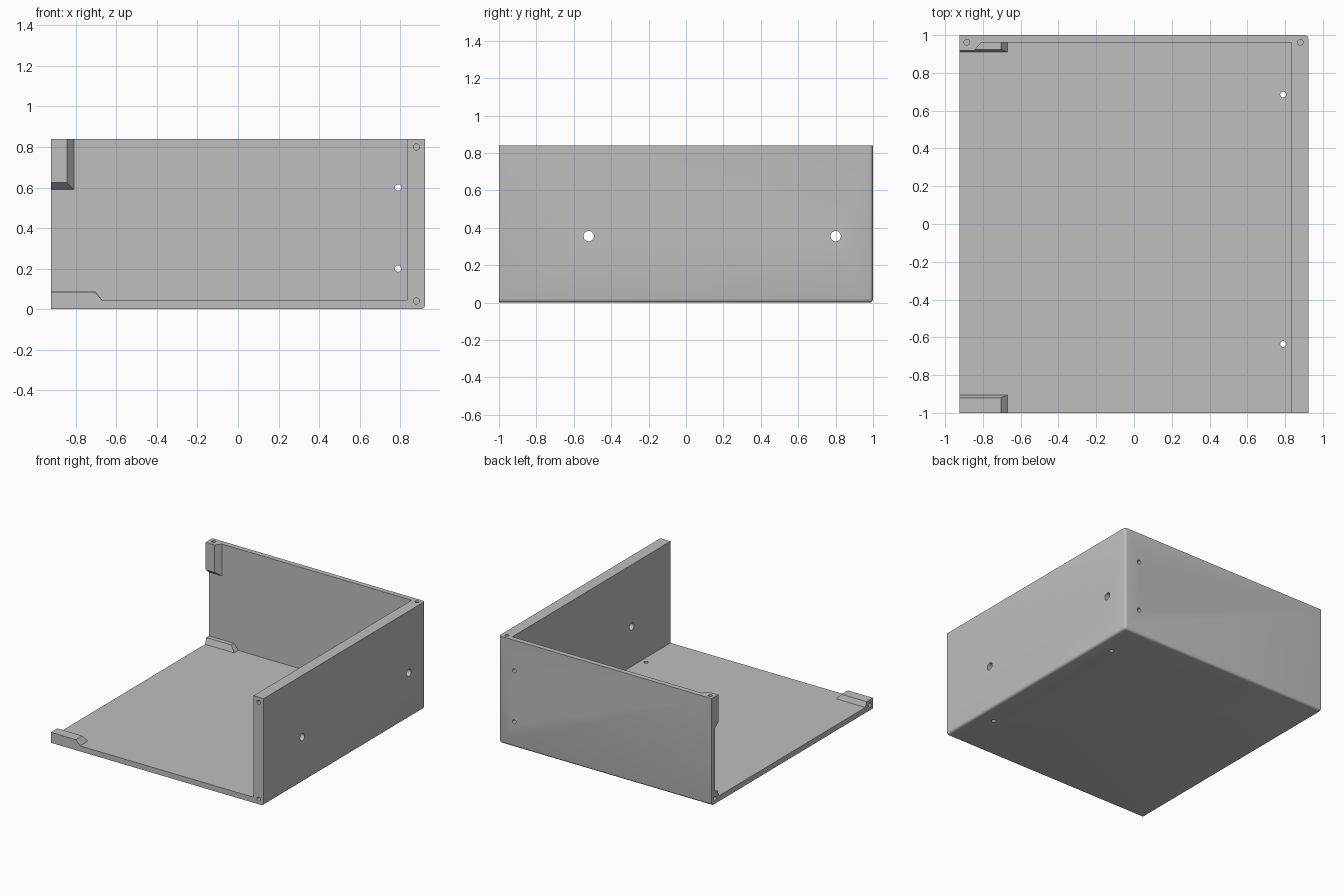
import bpy
import bmesh
from math import radians
from mathutils import Matrix, Vector

if "Cube" in bpy.data.objects:
    bpy.data.objects.remove(bpy.data.objects["Cube"], do_unlink=True)

GREY = (0.52, 0.52, 0.52, 1)
grey = bpy.data.materials.new("plain grey")
grey.use_nodes = True
grey.diffuse_color = GREY
bsdf = next(n for n in grey.node_tree.nodes if n.type == "BSDF_PRINCIPLED")
bsdf.inputs["Base Color"].default_value = GREY

# Main dimensions
X, Y, TOP = 0.923, 1.0, 0.84
FLOOR, WALL_X, WALL_Y = 0.043, 0.835, 0.96


def make_object(name, bm):
    bmesh.ops.recalc_face_normals(bm, faces=bm.faces)
    mesh = bpy.data.meshes.new(name)
    bm.to_mesh(mesh)
    bm.free()
    mesh.materials.append(grey)
    obj = bpy.data.objects.new(name, mesh)
    bpy.context.collection.objects.link(obj)
    return obj


def hull(name, *boxes):
    """Convex solid around boxes given as (x range, y range, z range)."""
    bm = bmesh.new()
    for xs, ys, zs in boxes:
        for x in xs:
            for y in ys:
                for z in zs:
                    bm.verts.new((x, y, z))
    bmesh.ops.remove_doubles(bm, verts=bm.verts, dist=0.0001)
    result = bmesh.ops.convex_hull(bm, input=bm.verts)
    loose = [v for v in bm.verts if not v.link_faces]
    bmesh.ops.delete(bm, geom=loose, context="VERTS")
    bmesh.ops.dissolve_limit(bm, angle_limit=radians(1), verts=bm.verts, edges=bm.edges)
    return make_object(name, bm)


def combine(target, tool, operation):
    bpy.context.view_layer.objects.active = target
    mod = target.modifiers.new(operation.lower(), "BOOLEAN")
    mod.operation = operation
    mod.solver = "EXACT"
    mod.object = tool
    bpy.ops.object.modifier_apply(modifier=mod.name)
    bpy.data.objects.remove(tool, do_unlink=True)


# Outer block, rounded where the floor, back and side wall meet
shell = hull("open_box_shell", ((-X, X), (-Y, Y), (0, TOP)))
bm = bmesh.new()
bm.from_mesh(shell.data)


def is_outer_corner(edge):
    mid = (edge.verts[0].co + edge.verts[1].co) / 2
    sides = (mid.x > X - 0.01, mid.y > Y - 0.01, mid.z < 0.01)
    return sum(sides) == 2


bmesh.ops.bevel(bm, geom=[e for e in bm.edges if is_outer_corner(e)], offset=0.02,
                offset_type="OFFSET", segments=4, profile=0.5, affect="EDGES")
bm.to_mesh(shell.data)
bm.free()

# Hollow it out, leaving floor, back wall and thick side wall
combine(shell, hull("cavity", ((-2, WALL_X), (-2, WALL_Y), (FLOOR, 2))), "DIFFERENCE")

# Screw bosses on the floor at the open side
for outer, inner, lip, height in ((-Y, -0.905, -0.92, 0.082), (0.98, 0.91, 0.925, 0.09)):
    boss = hull("floor_boss",
                ((-X, -0.67), (outer, inner), (0.02, FLOOR)),
                ((-X, -0.705), (outer, lip), (FLOOR, height)))
    combine(shell, boss, "UNION")

# Chamfered screw post at the top of the back wall
post = hull("back_post",
            ((-X, -0.81), (WALL_Y, 0.98), (0.59, TOP)),
            ((-X, -0.845), (0.918, 0.98), (0.625, TOP)))
combine(shell, post, "UNION")


def drill(centre, axis, radius, depth):
    bm = bmesh.new()
    turn = Vector((0, 0, 1)).rotation_difference(Vector(axis)).to_matrix().to_4x4()
    bmesh.ops.create_cone(bm, cap_ends=True, segments=24, radius1=radius, radius2=radius,
                          depth=depth, matrix=Matrix.Translation(centre) @ turn)
    combine(shell, make_object("drill", bm), "DIFFERENCE")


AX, AY, AZ = (1, 0, 0), (0, 1, 0), (0, 0, 1)

# Through holes in the side wall, back wall and floor
for y in (-0.52, 0.80):
    drill((0.88, y, 0.355), AX, 0.028, 0.3)
for z in (0.2, 0.6):
    drill((0.79, Y, z), AY, 0.016, 0.2)
for y in (-0.635, 0.685):
    drill((0.79, y, 0), AZ, 0.016, 0.2)

# Blind screw holes along the open edges
for z in (0.04, 0.8):
    drill((0.88, -Y, z), AY, 0.015, 0.24)
for x in (-0.885, 0.88):
    drill((x, 0.962, TOP), AZ, 0.015, 0.24)
for y in (-0.96, 0.96):
    drill((-X, y, 0.042), AX, 0.015, 0.24)

# Smooth the rounded corners and keep the rest crisp
bpy.ops.object.select_all(action="DESELECT")
shell.select_set(True)
bpy.context.view_layer.objects.active = shell
bpy.ops.object.shade_smooth_by_angle(angle=radians(30))
